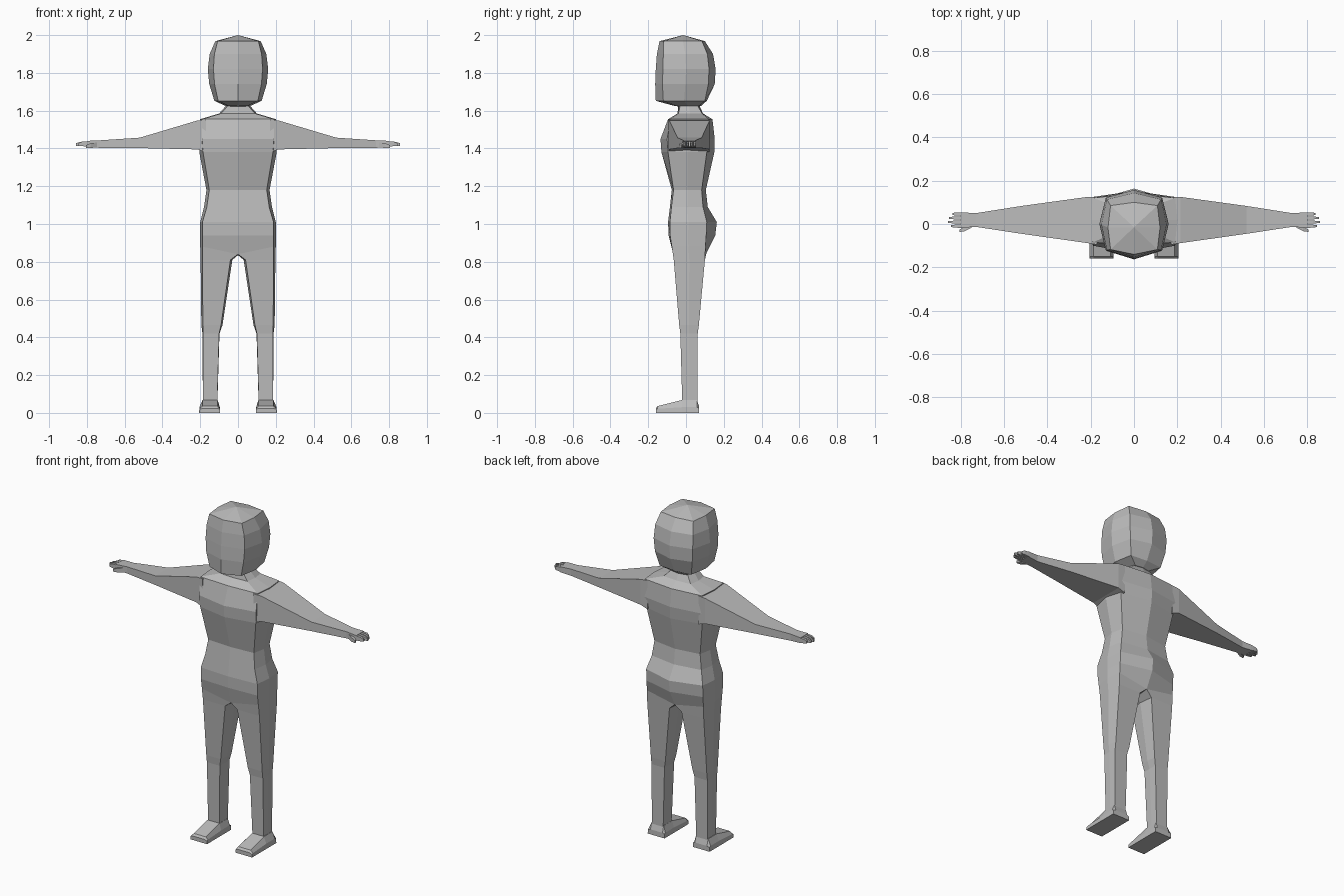
import bpy, bmesh

if "Cube" in bpy.data.objects:
    bpy.data.objects.remove(bpy.data.objects["Cube"])

skin = bpy.data.materials.new("plain_grey")
skin.diffuse_color = (0.5, 0.5, 0.5, 1)
skin.use_nodes = True
skin.node_tree.nodes["Principled BSDF"].inputs["Base Color"].default_value = skin.diffuse_color


def finish(name, bm):
    """Weld, orient and link a mesh as one flat-shaded object."""
    bmesh.ops.remove_doubles(bm, verts=bm.verts, dist=0.0005)
    bmesh.ops.recalc_face_normals(bm, faces=bm.faces)
    me = bpy.data.meshes.new(name)
    bm.to_mesh(me)
    bm.free()
    me.materials.append(skin)
    ob = bpy.data.objects.new(name, me)
    bpy.context.collection.objects.link(ob)
    return ob


def strip(bm, rings, closed):
    """Bridge successive rings of points with quads; return vertex rings."""
    vr = [[bm.verts.new(p) for p in r] for r in rings]
    for a, b in zip(vr, vr[1:]):
        n = len(a)
        for i in range(n if closed else n - 1):
            j = (i + 1) % n
            bm.faces.new((a[i], a[j], b[j], b[i]))
    return vr


def fan(bm, ring, pole):
    p = bm.verts.new(pole)
    for a, b in zip(ring, ring[1:]):
        bm.faces.new((a, b, p))


def half_ring(s, z, yf, cx, cyf, sx, cyb, yb):
    """Half of an eight-point section: front ridge, corner, side, corner, spine."""
    return [(0, yf, z), (s * cx, cyf, z), (s * sx, (cyf + cyb) / 2, z),
            (s * cx, cyb, z), (0, yb, z)]


def loft(name, rings):
    bm = bmesh.new()
    vr = strip(bm, rings, True)
    bm.faces.new(vr[0])
    bm.faces.new(vr[-1])
    return finish(name, bm)


# Head: faceted ball with a flat face and centre ridge
head = [(1.625, -.06, .05, -.05, .065, .07, .08), (1.652, -.16, .105, -.12, .125, .10, .11),
        (1.74, -.163, .124, -.125, .152, .118, .152), (1.82, -.16, .13, -.122, .16, .122, .157),
        (1.90, -.154, .125, -.12, .15, .113, .143), (1.968, -.14, .108, -.118, .12, .085, .10)]
bm = bmesh.new()
for s in (1, -1):
    vr = strip(bm, [half_ring(s, *r) for r in head], False)
    fan(bm, vr[0], (0, .02, 1.615))
    fan(bm, vr[-1], (0, -.015, 2.0))
finish("head", bm)

# Body: neck, torso, hips and legs as one skin
torso = [(1.63, -.04, .05, -.03, .06, .06, .07), (1.585, -.045, .09, -.04, .10, .085, .09),
         (1.555, -.095, .19, -.085, .20, .12, .14), (1.45, -.135, .19, -.10, .20, .125, .152),
         (1.38, -.13, .185, -.095, .205, .11, .15), (1.18, -.075, .152, -.066, .167, .083, .105),
         (1.09, -.085, .165, -.077, .18, .09, .115), (1.01, -.095, .188, -.085, .20, .11, .163),
         (.94, -.092, .188, -.084, .20, .107, .155)]
legs = [(.81, .04, .188, -.065, .10, .01), (.465, .09, .186, -.036, .068, .008),
        (.42, .10, .186, -.03, .062, .002), (.06, .11, .185, -.02, .06, .001)]
bm = bmesh.new()
for s in (1, -1):
    hip = [(0, -.067, .84), (s * .188, -.075, .88), (s * .20, .012, .88),
           (s * .188, .103, .88), (0, .108, .845)]
    vr = strip(bm, [half_ring(s, *r) for r in torso] + [hip], False)
    fan(bm, vr[0], (0, .02, 1.64))
    leg = [hip + [(0, .02, .835)]]
    for z, xi, xo, yf, yb, bulge in legs:
        ym = (yf + yb) / 2
        leg.append([(s * xi, yf, z), (s * xo, yf, z), (s * (xo + bulge), ym, z),
                    (s * xo, yb, z), (s * xi, yb, z), (s * (xi - bulge), ym, z)])
    bm.faces.new(strip(bm, leg, True)[-1])
finish("body", bm)


def box_ring(s, x, yf, yb, zb, zt):
    return [(s * x, yf, zb), (s * x, yb, zb), (s * x, yb, zt), (s * x, yf, zt)]


arm = [(.17, -.095, .125, 1.38, 1.552), (.215, -.088, .125, 1.395, 1.548),
       (.52, -.045, .083, 1.402, 1.457), (.73, -.013, .05, 1.403, 1.443),
       (.80, -.018, .054, 1.408, 1.44)]
# Foot sections along y: position, rim height, top height
foot = [(.07, .025, .03), (.058, .03, .068), (-.022, .03, .068), (-.15, .022, .036), (-.16, .018, .024)]
fingers = [(.046, .838), (.028, .853), (.009, .858), (-.010, .845)]

for s, side in ((1, "left"), (-1, "right")):
    # Arm with palm
    loft("arm_" + side, [box_ring(s, *r) for r in arm])
    # Four fingers and a thumb
    for i, (y, tip) in enumerate(fingers):
        loft(f"finger_{side}_{i + 1}",
             [box_ring(s, .79, y - .008, y + .008, 1.41, 1.438),
              box_ring(s, .825, y - .007, y + .007, 1.412, 1.436),
              box_ring(s, tip, y - .004, y + .004, 1.414, 1.428)])
    loft("thumb_" + side, [box_ring(s, .745, -.014, .005, 1.405, 1.432),
                           box_ring(s, .78, -.033, -.012, 1.403, 1.427),
                           box_ring(s, .805, -.037, -.026, 1.403, 1.418)])
    # Foot
    loft("foot_" + side,
         [[(s * .094, y, 0), (s * .206, y, 0), (s * .204, y, rim),
           (s * .188, y, top), (s * .108, y, top), (s * .096, y, rim)] for y, rim, top in foot])
